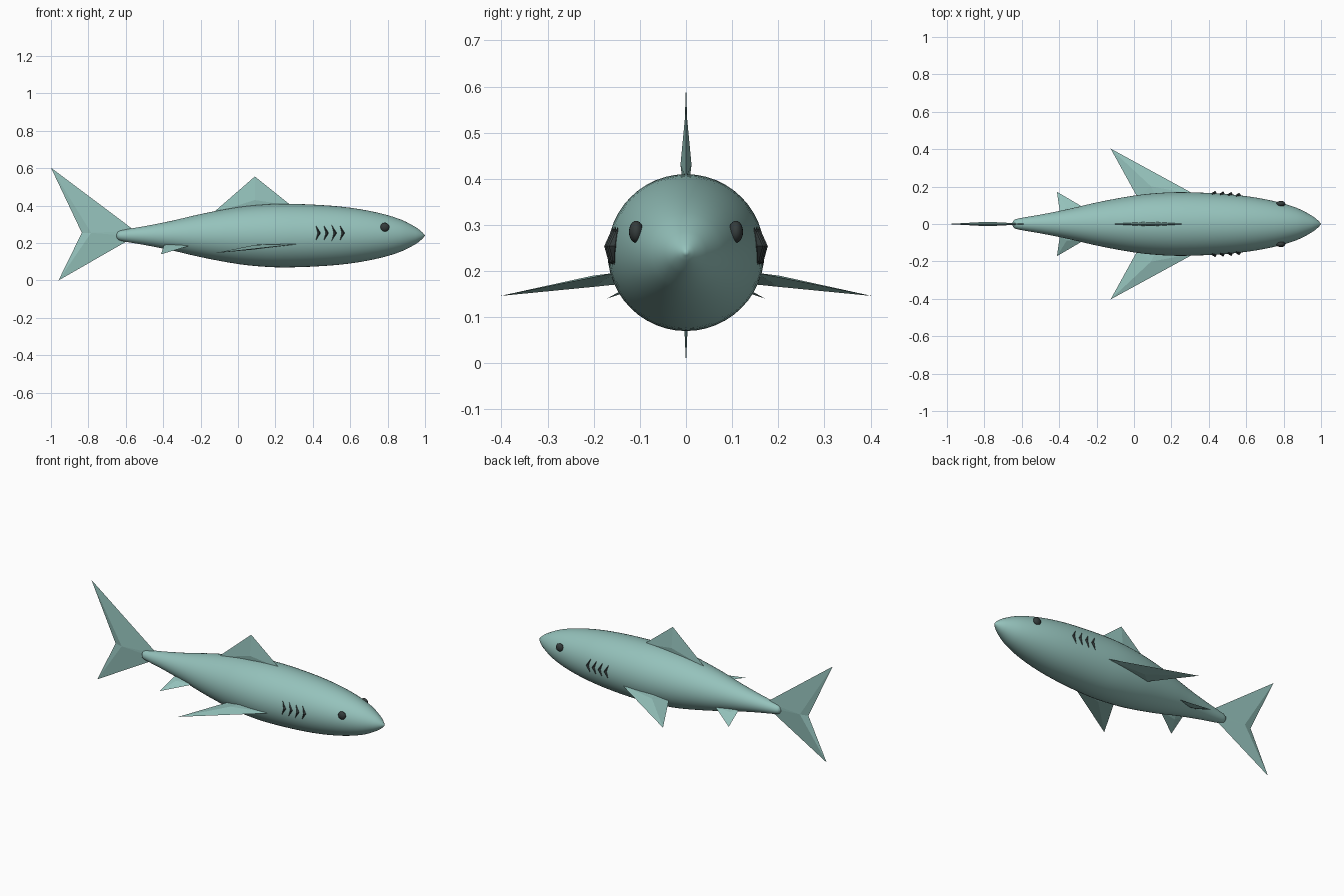
import bpy, bmesh, math
from mathutils import Vector

cube = bpy.data.objects.get("Cube")
if cube:
    bpy.data.objects.remove(cube, do_unlink=True)


def material(name, rgb):
    m = bpy.data.materials.new(name)
    m.use_nodes = True
    color = (*rgb, 1)
    m.diffuse_color = color
    m.node_tree.nodes["Principled BSDF"].inputs["Base Color"].default_value = color
    return m


SKIN = material("sea green skin", (0.30, 0.54, 0.50))
DARK = material("dark grey", (0.035, 0.045, 0.045))
AXIS_Z = 0.24


def finish(name, bm, mat, smooth=False):
    bmesh.ops.recalc_face_normals(bm, faces=bm.faces)
    mesh = bpy.data.meshes.new(name)
    bm.to_mesh(mesh)
    bm.free()
    mesh.materials.append(mat)
    for p in mesh.polygons:
        p.use_smooth = smooth
    ob = bpy.data.objects.new(name, mesh)
    bpy.context.collection.objects.link(ob)
    return ob


# Body outline: position along the body, radius
PROFILE = [(-0.65, 0.008), (-0.64, 0.022), (-0.61, 0.031), (-0.5, 0.05),
           (-0.35, 0.08), (-0.2, 0.115), (0, 0.152), (0.15, 0.167),
           (0.27, 0.17), (0.45, 0.163), (0.6, 0.149), (0.75, 0.122),
           (0.87, 0.086), (0.95, 0.045), (0.985, 0.018), (1, 0.0)]


def radius(x):
    """Smooth cubic interpolation of the body outline."""
    last = len(PROFILE) - 1

    def slope(i):
        a, b = PROFILE[max(i - 1, 0)], PROFILE[min(i + 1, last)]
        return (b[1] - a[1]) / (b[0] - a[0])
    i = max(k for k in range(last) if PROFILE[k][0] <= x + 1e-9)
    (x0, r0), (x1, r1) = PROFILE[i], PROFILE[i + 1]
    h = x1 - x0
    t = (x - x0) / h
    return (r0 * (1 + 2 * t) * (1 - t) ** 2 + slope(i) * h * t * (1 - t) ** 2
            + r1 * t * t * (3 - 2 * t) + slope(i + 1) * h * t * t * (t - 1))


# Body: lathed around its long axis
def make_body(sides=48, steps=3):
    bm = bmesh.new()
    rings = []
    for (xa, _), (xb, _) in zip(PROFILE, PROFILE[1:]):
        for s in range(steps):
            x = xa + (xb - xa) * s / steps
            r = radius(x)
            angles = [math.tau * k / sides for k in range(sides)]
            rings.append([bm.verts.new((x, r * math.cos(a), AXIS_Z + r * math.sin(a)))
                          for a in angles])
    nose = bm.verts.new((1, 0, AXIS_Z))
    bm.faces.new(rings[0])
    for k in range(sides):
        n = (k + 1) % sides
        for a, b in zip(rings, rings[1:]):
            bm.faces.new((a[k], a[n], b[n], b[k]))
        bm.faces.new((rings[-1][k], rings[-1][n], nose))
    finish("body", bm, SKIN, True)


# Fin: flat outline raised to a low peak on both faces
def make_fin(name, outline, peak, thickness):
    bm = bmesh.new()
    rim = [bm.verts.new(p) for p in outline]
    offset = Vector(thickness)
    for sign in (1, -1):
        top = bm.verts.new(Vector(peak) + sign * offset)
        for a, b in zip(rim, rim[1:] + rim[:1]):
            bm.faces.new((a, b, top))
    finish(name, bm, SKIN)


def mirrored(points, side):
    return [(x, y * side, z) for x, y, z in points]


# Gill slit: bent spindle lying on the flank
def make_gill(name, x, side):
    bm = bmesh.new()

    def on_skin(px, z, lift):
        dz = z - AXIS_Z
        return (px, side * (math.sqrt(radius(px) ** 2 - dz * dz) + lift), z)
    mid_x, mid_z = x + 0.02, 0.254
    ring = [bm.verts.new(on_skin(mid_x + dx, mid_z, lift))
            for dx, lift in ((-0.009, 0.002), (0, 0.014), (0.007, 0.002), (0, -0.01))]
    for z in (0.212, 0.296):
        end = bm.verts.new(on_skin(x, z, 0.003))
        for a, b in zip(ring, ring[1:] + ring[:1]):
            bm.faces.new((a, b, end))
    finish(name, bm, DARK)


make_body()

make_fin("dorsal_fin", [(-0.135, 0, 0.36), (0.09, 0, 0.556), (0.285, 0, 0.40),
                        (0.09, 0, 0.34)], (0.09, 0, 0.43), (0, 0.012, 0))
make_fin("tail_fin", [(-1, 0, 0.603), (-0.55, 0, 0.265), (-0.55, 0, 0.235),
                      (-0.96, 0, 0), (-0.835, 0, 0.255)],
         (-0.785, 0, 0.255), (0, 0.012, 0))

for label, side in (("left", 1), ("right", -1)):
    # Paired side fins
    make_fin(label + "_pectoral_fin",
             mirrored([(-0.125, 0.403, 0.146), (0.33, 0.155, 0.196),
                       (0.15, 0.08, 0.195), (0.02, 0.14, 0.172)], side),
             (0.09, 0.2 * side, 0.178), (0, 0.002 * side, 0.012))
    make_fin(label + "_pelvic_fin",
             mirrored([(-0.412, 0.172, 0.14), (-0.255, 0.08, 0.187),
                       (-0.33, 0.03, 0.2), (-0.395, 0.055, 0.19)], side),
             (-0.36, 0.085 * side, 0.178), (0, 0.004 * side, 0.008))

    # Eyes
    bm = bmesh.new()
    bmesh.ops.create_uvsphere(bm, u_segments=20, v_segments=12, radius=0.024)
    bmesh.ops.scale(bm, vec=(1, 0.65, 1), verts=bm.verts)
    bmesh.ops.translate(bm, vec=(0.785, 0.108 * side, 0.285), verts=bm.verts)
    finish(label + "_eye", bm, DARK, True)

    for i in range(4):
        make_gill(f"{label}_gill_{i + 1}", 0.415 + 0.043 * i, side)
